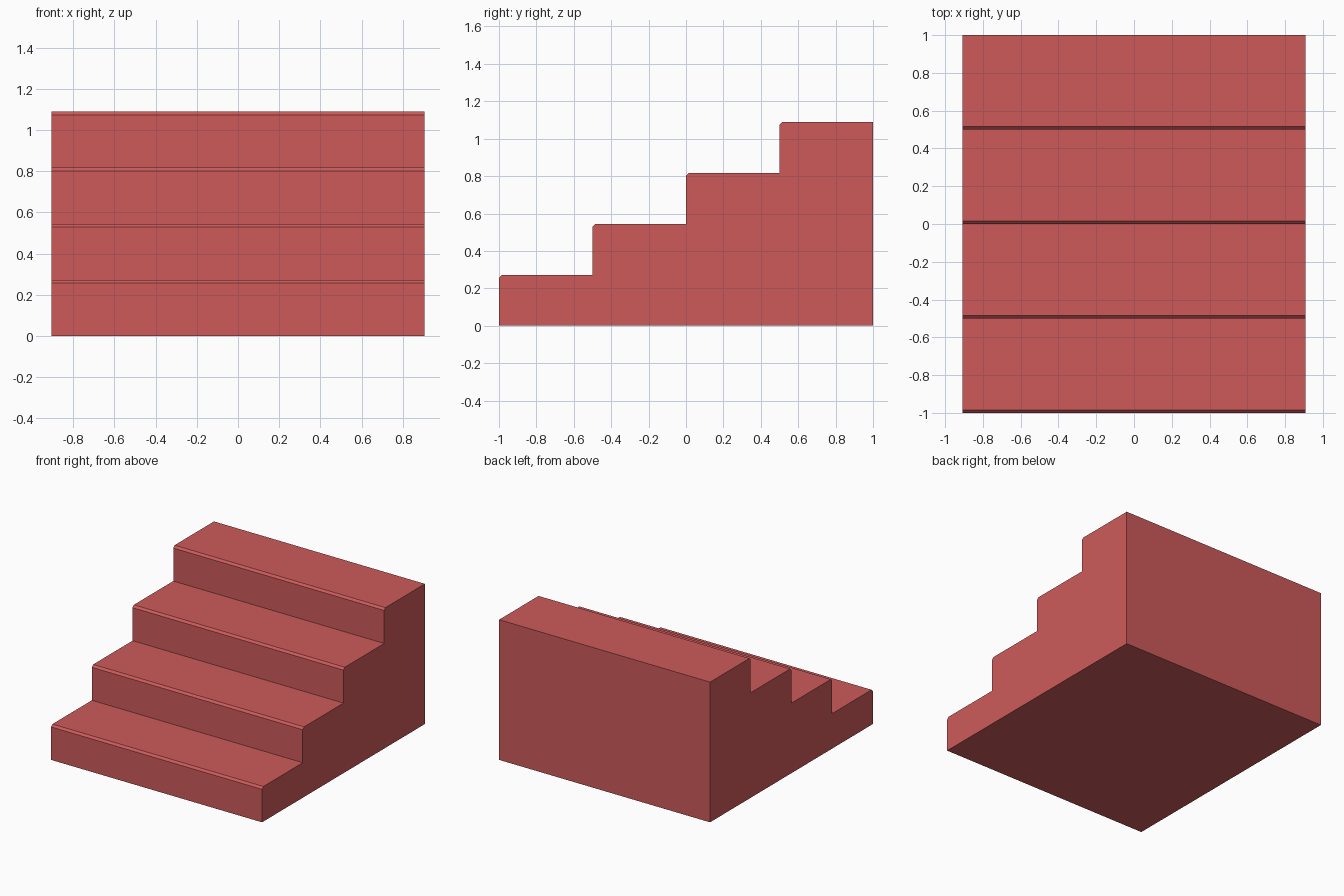
import bpy
import bmesh

if "Cube" in bpy.data.objects:
    bpy.data.objects.remove(bpy.data.objects["Cube"], do_unlink=True)

STEPS = 4
HALF_WIDTH = 0.907
RISE = 1.09 / STEPS
TREAD = 2.0 / STEPS
NOSING = 0.016

# Flat red colour
RED = (0.61, 0.102, 0.102, 1.0)
red = bpy.data.materials.new("soft red")
red.diffuse_color = RED
red.use_nodes = True
red.node_tree.nodes["Principled BSDF"].inputs["Base Color"].default_value = RED

# Side profile: each step has a riser, a chamfered nosing and a tread
profile = []
for i in range(STEPS):
    front, top = -1 + i * TREAD, (i + 1) * RISE
    profile += [(front, i * RISE), (front, top - NOSING), (front + NOSING, top)]
profile += [(1, STEPS * RISE), (1, 0)]

# Extrude the profile across the width
bm = bmesh.new()
side = bm.faces.new([bm.verts.new((-HALF_WIDTH, y, z)) for y, z in profile])
result = bmesh.ops.extrude_face_region(bm, geom=[side], use_keep_orig=True)
moved = [v for v in result["geom"] if isinstance(v, bmesh.types.BMVert)]
bmesh.ops.translate(bm, vec=(2 * HALF_WIDTH, 0, 0), verts=moved)
bmesh.ops.recalc_face_normals(bm, faces=bm.faces)

# Staircase object
mesh = bpy.data.meshes.new("staircase")
bm.to_mesh(mesh)
bm.free()
mesh.materials.append(red)
stairs = bpy.data.objects.new("staircase", mesh)
bpy.context.collection.objects.link(stairs)
